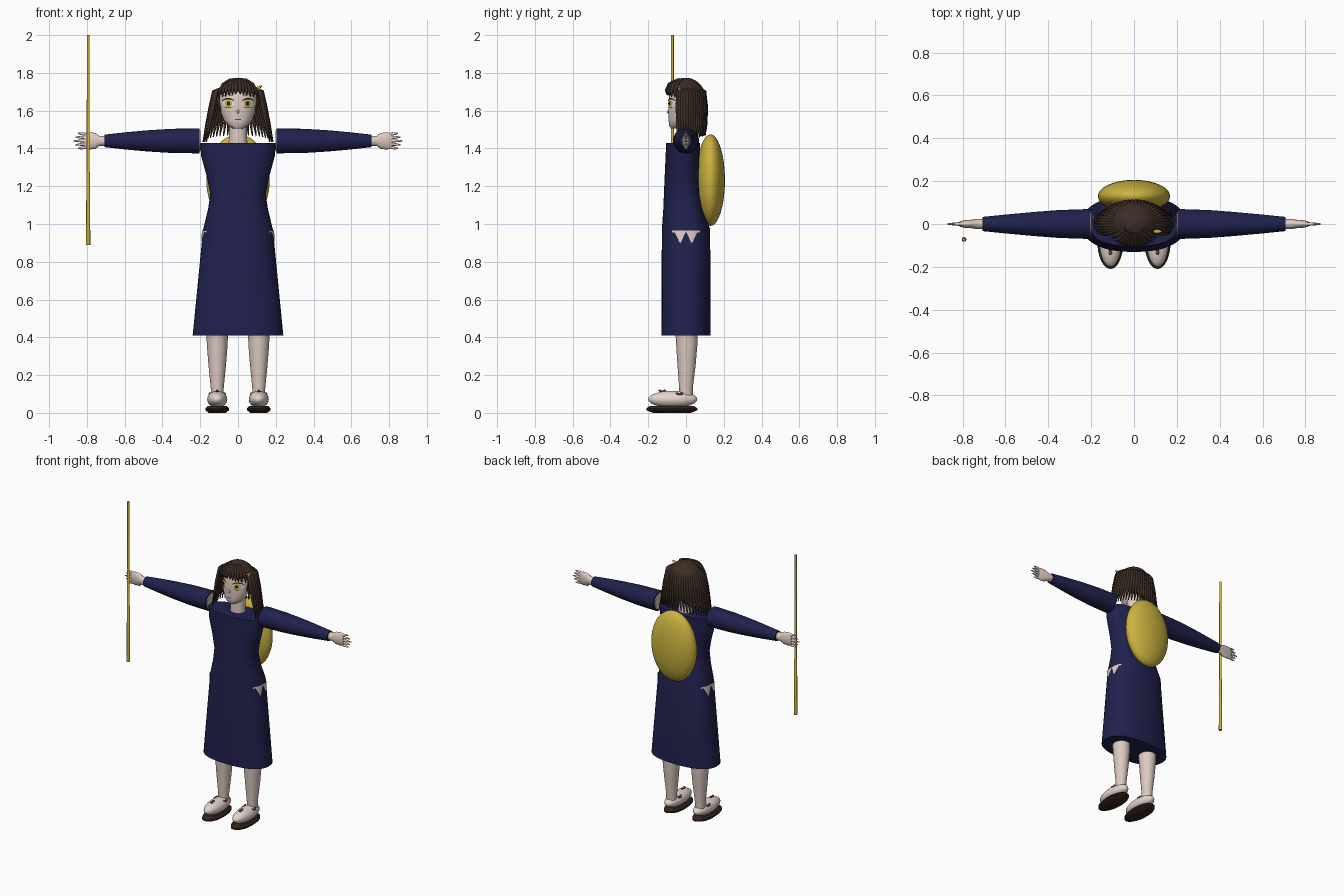
import bpy, bmesh
from math import sin, cos, pi, radians, sqrt
from mathutils import Matrix, Vector

if "Cube" in bpy.data.objects:
    bpy.data.objects.remove(bpy.data.objects["Cube"])


def material(name, *rgb):
    m = bpy.data.materials.new(name)
    m.use_nodes = True
    m.diffuse_color = (*rgb, 1)
    node = m.node_tree.nodes["Principled BSDF"]
    node.inputs["Base Color"].default_value = (*rgb, 1)
    node.inputs["Roughness"].default_value = 0.7
    return m


NAVY = material("navy cloth", .015, .015, .075)
GOLD = material("gold", .6, .45, .05)
SKIN = material("skin", .72, .59, .53)
HAIR = material("brown hair", .045, .026, .018)
SHOE = material("pale shoe", .76, .66, .61)
SOLE = material("dark sole", .035, .018, .014)
RED = material("red trim", .25, .04, .04)
WHITE = material("eye white", .85, .82, .8)
DARK = material("dark line", .015, .01, .009)


def finish(name, bm, mat, angle=40):
    bmesh.ops.recalc_face_normals(bm, faces=bm.faces)
    me = bpy.data.meshes.new(name)
    bm.to_mesh(me)
    bm.free()
    me.materials.append(mat)
    ob = bpy.data.objects.new(name, me)
    bpy.context.collection.objects.link(ob)
    bpy.ops.object.select_all(action='DESELECT')
    ob.select_set(True)
    bpy.context.view_layer.objects.active = ob
    bpy.ops.object.shade_smooth_by_angle(angle=radians(angle))
    return ob


def loft(name, rings, mat, power=2, n=32, matrix=Matrix()):
    """Skin rings of (height, centre y, radius x, radius y)."""
    bm = bmesh.new()
    rows = []
    for z, cy, rx, ry in rings:
        row = []
        for i in range(n):
            c, s = cos(2 * pi * i / n), sin(2 * pi * i / n)
            k = (abs(c) ** power + abs(s) ** power) ** (-1 / power)
            row.append(bm.verts.new(matrix @ Vector((rx * c * k, cy + ry * s * k, z))))
        rows.append(row)
    for a, b in zip(rows, rows[1:]):
        for i in range(n):
            j = (i + 1) % n
            bm.faces.new((a[i], a[j], b[j], b[i]))
    bm.faces.new(rows[0])
    bm.faces.new(rows[-1])
    return finish(name, bm, mat)


def ellipsoid(name, centre, radii, mat, rot=Matrix(), n=32):
    bm = bmesh.new()
    bmesh.ops.create_uvsphere(bm, u_segments=n, v_segments=n // 2, radius=1,
                              matrix=Matrix.Translation(centre) @ rot @ Matrix.Diagonal((*radii, 1)))
    return finish(name, bm, mat)


def tubes(name, paths, mat):
    """Tapered strands; every path is a list of (point, radius)."""
    cu = bpy.data.curves.new(name, 'CURVE')
    cu.dimensions = '3D'
    cu.bevel_depth = 1
    cu.bevel_resolution = 2
    cu.use_fill_caps = True
    for path in paths:
        sp = cu.splines.new('POLY')
        sp.points.add(len(path) - 1)
        for p, (co, r) in zip(sp.points, path):
            p.co = (*co, 1)
            p.radius = r
    cu.materials.append(mat)
    ob = bpy.data.objects.new(name, cu)
    bpy.context.collection.objects.link(ob)


def ring_at(rings, z):
    for a, b in zip(rings, rings[1:]):
        if a[0] <= z <= b[0]:
            t = (z - a[0]) / (b[0] - a[0])
            return [p + (q - p) * t for p, q in zip(a, b)]


# Dress
dress = [(.41, 0, .24, .13), (.97, 0, .185, .128), (1.08, -.012, .158, .108),
         (1.16, -.017, .147, .1), (1.25, -.018, .165, .095),
         (1.36, -.018, .195, .09), (1.43, -.015, .2, .09)]
BOX = 2.4
loft("dress", dress, NAVY, BOX, 48)

# Neck and head
loft("neck", [(1.38, 0, .055, .05), (1.45, 0, .048, .046), (1.56, 0, .045, .045)], SKIN)
head = [(1.505, -.05, .025, .03), (1.52, -.045, .05, .045), (1.55, -.03, .075, .062),
        (1.6, -.01, .093, .084), (1.65, 0, .098, .093), (1.7, 0, .095, .086),
        (1.74, 0, .072, .065), (1.76, 0, .035, .03)]
loft("head", head, SKIN, 2, 48)


def face_plate(name, x, z, rx, rz, mat, lift, bend=0):
    """Thin oval lying on the front of the head."""
    bm = bmesh.new()

    def spot(u, v):
        px, pz = x + u * rx, z + v * rz - bend * u * u
        _, cy, hx, hy = ring_at(head, pz)
        return bm.verts.new((px, cy - hy * sqrt(max(0, 1 - (px / hx) ** 2)) - lift, pz))
    n = 24
    mid = spot(0, 0)
    rows = [[spot(k * cos(2 * pi * i / n), k * sin(2 * pi * i / n)) for i in range(n)]
            for k in (.5, 1)]
    for i in range(n):
        j = (i + 1) % n
        bm.faces.new((mid, rows[0][i], rows[0][j]))
        bm.faces.new((rows[0][i], rows[1][i], rows[1][j], rows[0][j]))
    ob = finish(name, bm, mat)
    if ob.data.polygons[0].normal.y > 0:
        ob.data.flip_normals()


# Eyes, brows, nose and mouth
for s, side in ((1, "left"), (-1, "right")):
    face_plate(side + "_eye_white", s * .052, 1.638, .031, .023, WHITE, .003)
    face_plate(side + "_iris", s * .05, 1.638, .019, .022, GOLD, .005)
    face_plate(side + "_pupil", s * .05, 1.638, .009, .012, DARK, .007)
    face_plate(side + "_upper_lash", s * .053, 1.664, .034, .004, DARK, .006, .014)
    face_plate(side + "_lower_lash", s * .052, 1.615, .022, .002, DARK, .006, -.006)
    face_plate(side + "_brow", s * .052, 1.684, .03, .002, HAIR, .004, .006)
face_plate("mouth", 0, 1.553, .018, .003, RED, .004)
ellipsoid("nose", (0, -.092, 1.595), (.007, .01, .01), SKIN, n=16)

# Hair cap with an opening for the face
bm = bmesh.new()
bmesh.ops.create_uvsphere(bm, u_segments=48, v_segments=40, radius=1,
                          matrix=Matrix.Translation((0, 0, 1.66)) @ Matrix.Diagonal((.115, .105, .114, 1)))


def is_open(p):
    return p.z < 1.56 or (p.y < -.035 and p.z < 1.705 - 1.5 * p.x ** 2)


bmesh.ops.delete(bm, geom=[f for f in bm.faces if is_open(f.calc_center_median())],
                 context='FACES')
cap = finish("hair_cap", bm, HAIR)
solid = cap.modifiers.new("thickness", 'SOLIDIFY')
solid.thickness = .008

# Fringe locks sweeping from the parting
locks = []
for s in (1, -1):
    for i in range(6):
        x = s * (.012 + .017 * i)
        y = -.104 * sqrt(1 - (x / .118) ** 2)
        locks.append([((x * .4, y * .4, 1.765), .008), ((x * .8, y * .85, 1.738), .011),
                      ((x, y, 1.705), .009), ((x * 1.04, y, 1.688 - .004 * i), .002)])
tubes("fringe", locks, HAIR)

# Long strands around the sides and back
strands = []
count = 34
for i in range(count):
    a = radians(-25 + 230 * i / (count - 1))
    c, s = cos(a), sin(a)
    end = 1.435 + .035 * max(0, s)
    strands.append([((rx * c, ry * s, z), r) for rx, ry, z, r in
                    ((.09, .07, 1.715, .009), (.128, .098, 1.7, .011), (.145, .106, 1.62, .011),
                     (.165, .106, 1.53, .008), (.185, .102, end, .003))])
tubes("long_hair", strands, HAIR)

# Hair ornament
for i, tilt in enumerate((25, 65)):
    ellipsoid(f"hair_leaf_{i + 1}", (.108, -.035, 1.722 - .012 * i), (.022, .009, .007), GOLD,
              Matrix.Rotation(radians(-tilt), 4, 'Y'), 16)

for s, side in ((1, "left"), (-1, "right")):
    # Arm parts run along x at shoulder height
    arm = Matrix.Translation((0, 0, 1.44)) @ Matrix.Rotation(s * pi / 2, 4, 'Y')
    loft(side + "_shoulder", [(.198, 0, .056, .056), (.206, 0, .056, .056)], SKIN, matrix=arm)
    loft(side + "_sleeve", [(.204, 0, .066, .07), (.35, 0, .064, .065), (.48, 0, .056, .055),
                            (.6, 0, .045, .044), (.708, 0, .033, .033)], NAVY, matrix=arm)
    loft(side + "_hand", [(.69, 0, .026, .024), (.735, 0, .027, .024), (.755, 0, .042, .02),
                          (.79, 0, .046, .018), (.815, 0, .036, .012)], SKIN, matrix=arm)
    tubes(side + "_fingers", [[((s * .795, 0, 1.44 + .016 * i), .01),
                               ((s * (.84 - .005 * abs(i)), 0, 1.44 + .019 * i), .007),
                               ((s * (.872 - .012 * abs(i)), 0, 1.44 + .02 * i), .003)]
                              for i in range(-2, 3)], SKIN)

    # Leg and shoe
    at = Matrix.Translation((s * .11, 0, 0))
    loft(side + "_leg", [(.08, 0, .034, .036), (.13, 0, .034, .036), (.25, .003, .046, .048),
                         (.36, .004, .055, .056), (.85, 0, .07, .08)], SKIN, matrix=at)
    loft(side + "_sole", [(0, -.075, .045, .1), (.014, -.075, .062, .135),
                          (.024, -.075, .062, .135), (.036, -.075, .05, .118)], SOLE, matrix=at)
    ellipsoid(side + "_shoe", (s * .11, -.07, .072), (.053, .13, .045), SHOE)
    for i, (x, y, z) in enumerate(((0, -.125, .115), (.038, -.035, .1), (-.038, -.035, .1))):
        for t in (1, -1):
            ellipsoid(f"{side}_shoe_bow_{i}_{t}", (s * .11 + x, y + t * .009, z),
                      (.008, .012, .007), RED, Matrix.Rotation(t * .5, 4, 'X'), 12)

    # Torn hip patch lying on the dress
    bm = bmesh.new()
    cols = []
    steps = 40
    for i in range(steps + 1):
        y = -.075 + .15 * i / steps
        low = .956 - .06 * max(0, 1 - abs(abs(y) - .031) / .029)
        col = []
        for z in (low, .966):
            _, cy, rx, ry = ring_at(dress, z)
            x = rx * (1 - abs((y - cy) / ry) ** BOX) ** (1 / BOX) + .005
            col.append(bm.verts.new((s * x, y, z)))
        cols.append(col)
    for a, b in zip(cols, cols[1:]):
        bm.faces.new((a[0], b[0], b[1], a[1]))
    patch = finish(side + "_hip_patch", bm, SKIN)
    if patch.data.polygons[0].normal.x * s < 0:
        patch.data.flip_normals()

# Shield on the back and staff by the right hand
ellipsoid("shield", (0, .13, 1.232), (.168, .076, .242), GOLD, n=48)
loft("staff", [(.89, 0, .011, .011), (1.27, 0, .01, .01), (1.275, 0, .008, .008),
               (2, 0, .0075, .0075)], GOLD, n=12, matrix=Matrix.Translation((-.793, -.072, 0)))
